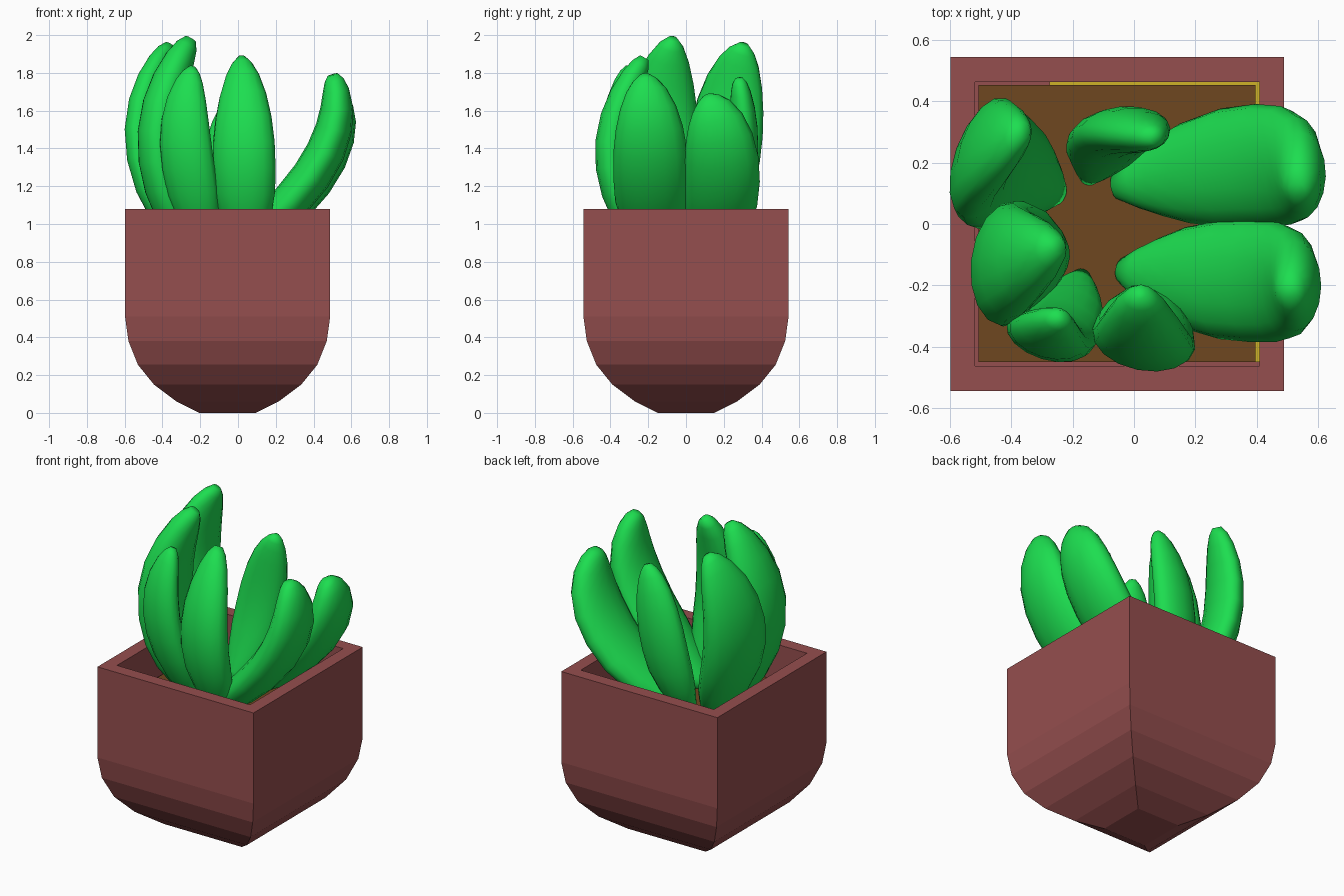
import bpy, bmesh, math
from mathutils import Vector

if "Cube" in bpy.data.objects:
    bpy.data.objects.remove(bpy.data.objects["Cube"])


def material(name, rgb):
    m = bpy.data.materials.new(name)
    m.diffuse_color = (*rgb, 1)
    m.use_nodes = True
    m.node_tree.nodes["Principled BSDF"].inputs["Base Color"].default_value = m.diffuse_color
    return m


CLAY = material("clay red", (0.30, 0.077, 0.077))
SOIL = material("soil brown", (0.158, 0.063, 0.014))
YELLOW = material("yellow", (0.62, 0.45, 0.02))
GREEN = material("leaf green", (0.012, 0.73, 0.08))


def loft(name, rings, mat, smooth=False):
    """Skin a list of equal-sized rings and cap both ends."""
    bm = bmesh.new()
    vs = [[bm.verts.new(p) for p in r] for r in rings]
    n = len(vs[0])
    for a, b in zip(vs, vs[1:]):
        for i in range(n):
            j = (i + 1) % n
            bm.faces.new((a[i], a[j], b[j], b[i]))
    bm.faces.new(vs[0][::-1])
    bm.faces.new(vs[-1])
    bmesh.ops.recalc_face_normals(bm, faces=bm.faces)
    me = bpy.data.meshes.new(name)
    bm.to_mesh(me)
    bm.free()
    me.materials.append(mat)
    ob = bpy.data.objects.new(name, me)
    bpy.context.collection.objects.link(ob)
    if smooth:
        bpy.ops.object.select_all(action='DESELECT')
        ob.select_set(True)
        bpy.context.view_layer.objects.active = ob
        bpy.ops.object.shade_smooth_by_angle(angle=math.radians(75))
    return ob


def rect(x0, x1, y0, y1, z):
    return [(x0, y0, z), (x1, y0, z), (x1, y1, z), (x0, y1, z)]


# Square pot: rounded underside, straight walls, hollow top
CX = -0.055
profile = [(0.15, 0), (0.27, 0.06), (0.39, 0.15), (0.475, 0.255), (0.525, 0.38),
           (0.543, 0.51), (0.543, 1.08), (0.463, 1.08), (0.463, 0.80)]
loft("pot", [rect(CX - h, CX + h, -h, h, z) for h, z in profile], CLAY)

# Soil slab and the yellow liner peeping out at its edge
loft("soil", [rect(-0.507, 0.395, -0.45, 0.453, z) for z in (0.801, 0.86)], SOIL)
loft("liner_plate", [rect(-0.275, 0.408, -0.45, 0.463, z) for z in (0.842, 0.85)], YELLOW)


def along(pts, t):
    """Cubic through four points at t = 0, 1/3, 2/3, 1."""
    out = Vector((0, 0, 0))
    for i, p in enumerate(pts):
        w = 1.0
        for j in range(4):
            if j != i:
                w *= (3 * t - j) / (i - j)
        out += w * Vector(p)
    return out


# Fullness of a leaf from root to tip
SWELL = [(0, .2), (.06, .42), (.13, .62), (.22, .82), (.36, .97), (.5, 1), (.63, .98),
         (.75, .89), (.85, .74), (.93, .53), (.975, .33), (1, .13)]


def leaf(name, pts, across, width, thick, sides=16):
    rings = []
    for t, s in SWELL:
        c = along(pts, t)
        tan = (along(pts, t + .01) - along(pts, t - .01)).normalized()
        w = Vector(across)
        w = (w - tan * w.dot(tan)).normalized()
        n = tan.cross(w)
        st = s ** 0.65
        rings.append([c + w * (width / 2 * s * math.cos(a)) + n * (thick / 2 * st * math.sin(a))
                      for a in (2 * math.pi * i / sides for i in range(sides))])
    loft(name, rings, GREEN, True)


# Seven fleshy leaves: centre line, width direction, width, thickness
leaf("leaf_right_front", [(-.04, -.15, .85), (.26, -.18, 1.1), (.48, -.19, 1.42), (.50, -.22, 1.79)],
     (0, 1, 0), .40, .21)
leaf("leaf_right_back", [(-.06, .12, .85), (.27, .18, 1.08), (.49, .185, 1.38), (.53, .11, 1.68)],
     (0, 1, 0), .40, .21)
leaf("leaf_front", [(.05, -.22, .85), (.035, -.34, 1.15), (.03, -.375, 1.47), (.02, -.22, 1.88)],
     (1, -.2, 0), .34, .2)
leaf("leaf_front_left", [(-.17, -.17, .85), (-.235, -.31, 1.15), (-.28, -.365, 1.47), (-.24, -.30, 1.83)],
     (1, -.3, 0), .29, .16)
leaf("leaf_left_front", [(-.25, -.1, .85), (-.37, -.12, 1.17), (-.41, -.13, 1.53), (-.25, -.07, 1.98)],
     (.1, 1, 0), .41, .24)
leaf("leaf_left_back", [(-.25, .1, .85), (-.42, .17, 1.17), (-.485, .22, 1.53), (-.36, .305, 1.95)],
     (.35, 1, 0), .42, .2)
leaf("leaf_back", [(-.15, .15, .85), (-.085, .265, 1.12), (-.03, .305, 1.43), (.07, .28, 1.77)],
     (1, .1, 0), .29, .16)
